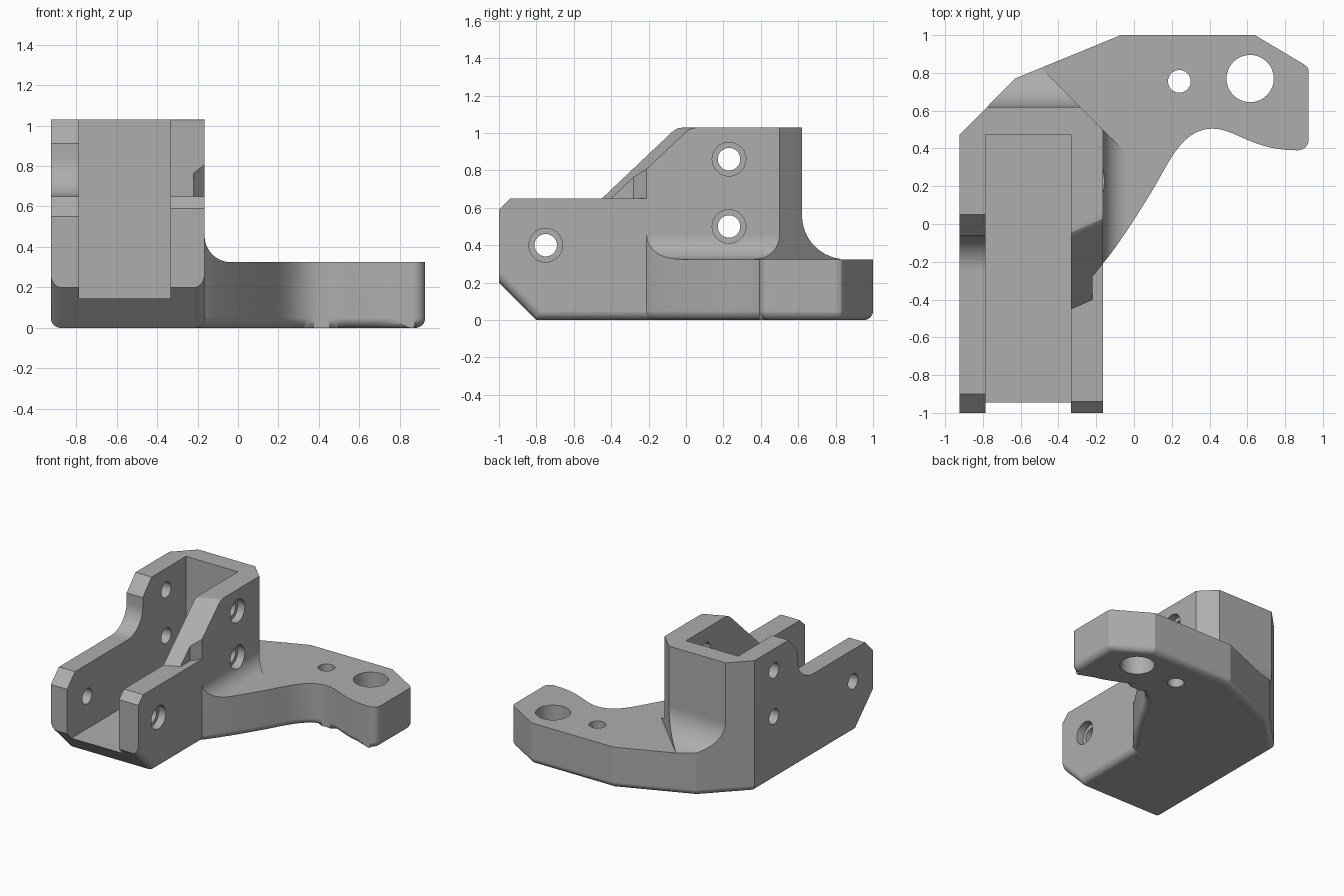
import bpy, bmesh, math
from mathutils import Vector
from mathutils.geometry import interpolate_bezier

cube = bpy.data.objects.get("Cube")
if cube:
    bpy.data.objects.remove(cube, do_unlink=True)

grey = bpy.data.materials.new("plain grey")
grey.use_nodes = True
colour = (0.42, 0.42, 0.42, 1)
grey.diffuse_color = colour
grey.node_tree.nodes["Principled BSDF"].inputs["Base Color"].default_value = colour

TOP, ARM_TOP, WALL_TOP = 1.03, 0.325, 0.65
LEFT, RIGHT, SLOT_L, SLOT_R = -0.925, -0.165, -0.785, -0.333


def prism(profile, axis, low, high):
    """Extrude a 2D profile along the given axis into a closed bmesh."""
    place = {"x": lambda a, b, d: (d, a, b),
             "y": lambda a, b, d: (a, d, b),
             "z": lambda a, b, d: (a, b, d)}[axis]
    bm = bmesh.new()
    face = bm.faces.new([bm.verts.new(place(a, b, low)) for a, b in profile])
    result = bmesh.ops.extrude_face_region(bm, geom=[face])
    moved = [v for v in result["geom"] if isinstance(v, bmesh.types.BMVert)]
    bmesh.ops.translate(bm, verts=moved, vec=place(0, 0, high - low))
    bmesh.ops.recalc_face_normals(bm, faces=bm.faces)
    return bm


def make(name, bm):
    mesh = bpy.data.meshes.new(name)
    bm.to_mesh(mesh)
    bm.free()
    mesh.materials.append(grey)
    obj = bpy.data.objects.new(name, mesh)
    bpy.context.collection.objects.link(obj)
    return obj


def arc(cx, cy, r, start, end, steps=12):
    return [(cx + r * math.cos(math.radians(start + (end - start) * i / steps)),
             cy + r * math.sin(math.radians(start + (end - start) * i / steps)))
            for i in range(steps + 1)]


def disc(cx, cy, r):
    return arc(cx, cy, r, 0, 360, 48)[:-1]


# Footprint of the body and the curved arm
bends = [((-0.165, -0.21), (-0.08, -0.11), (0.065, 0.12), (0.125, 0.225)),
         ((0.125, 0.225), (0.2, 0.36), (0.27, 0.505), (0.415, 0.505)),
         ((0.415, 0.505), (0.54, 0.505), (0.62, 0.39), (0.865, 0.39)),
         ((0.865, 0.39), (0.9, 0.39), (0.925, 0.415), (0.925, 0.45))]
footprint = [(LEFT, -1), (RIGHT, -1)]
for bend in bends:
    points = interpolate_bezier(*[Vector((*p, 0)) for p in bend], 11)
    footprint += [(p.x, p.y) for p in points[:-1]]
footprint += [(0.925, 0.45), (0.925, 0.81), (0.918, 0.83), (0.9, 0.845),
              (0.64, 1), (-0.07, 1), (-0.63, 0.77), (LEFT, 0.47)]

# Solid block with a sloped lower front and rounded lower edges
bm = prism(footprint, "z", 0, TOP)
cut = bmesh.ops.bisect_plane(bm, geom=bm.verts[:] + bm.edges[:] + bm.faces[:],
                             plane_co=(0, -0.8, 0), plane_no=(0, -1, -1), clear_outer=True)
bmesh.ops.holes_fill(bm, edges=[e for e in bm.edges if e.is_boundary])
bmesh.ops.recalc_face_normals(bm, faces=bm.faces)
lower = [e for e in bm.edges if len(e.link_faces) == 2
         and sum(f.normal.z < -0.5 for f in e.link_faces) == 1
         and not any(f.normal.y < -0.99 for f in e.link_faces)]
bmesh.ops.bevel(bm, geom=lower, offset=0.05, segments=7, profile=0.5,
                affect="EDGES", clamp_overlap=False)
bracket = make("bracket", bm)

cutters = []


def cutter(name, profile, axis, low, high, shear=0):
    bm = prism(profile, axis, low, high)
    for v in bm.verts:
        v.co.y += shear * (v.co.x - SLOT_R)
    cutters.append(make(name, bm))


# Space above the arm, with fillets against the side and back of the body
r = 0.13
cutter("arm_side_space", arc(RIGHT + r, ARM_TOP + r, r, 180, 270)
       + [(1.2, ARM_TOP), (1.2, 1.2), (RIGHT, 1.2)], "y", -0.215, 1.2)
r = 0.235
cutter("arm_back_space", arc(0.62 + r, ARM_TOP + r, r, 180, 270)
       + [(1.2, ARM_TOP), (1.2, 1.2), (0.62, 1.2)], "x", -1.2, 1.2)
cutter("corner_chamfer", [(-0.865, 1.2), (0.535, -0.2), (1.2, -0.2), (1.2, 1.2)],
       "z", ARM_TOP, 1.3)

# Left wall: low front, concave step, chamfered top
r = 0.19
cutter("left_wall_space", [(-1.1, 0.45), (-0.9, WALL_TOP)]
       + arc(-0.06 - r, WALL_TOP + r, r, 270, 360)
       + [(-0.06, 0.91), (0.05, TOP), (0.05, 1.2), (-1.1, 1.2)], "x", -1.1, -0.6)

# Right wall: low front, slanted rise, side notch
cutter("right_wall_front", [(-1.1, 0.49), (-0.94, WALL_TOP), (-0.5, WALL_TOP),
                            (-0.5, 1.2), (-1.1, 1.2)], "x", -0.6, 0)
cutter("right_wall_slope", [(-0.7, WALL_TOP), (-0.45, WALL_TOP), (-0.07, 1.01),
                            (-0.045, 1.025), (-0.01, TOP), (-0.01, 1.2), (-0.7, 1.2)],
       "x", -0.5, 0, shear=0.44)
cutter("right_wall_notch", [(-0.22, -0.6), (-0.22, -0.28), (-0.1, -0.127), (-0.1, -0.6)],
       "z", WALL_TOP, 1.2)

# Central slot
cutter("slot", [(SLOT_L, -1.2), (SLOT_R, -1.2), (SLOT_R, 0.475), (SLOT_L, 0.475)],
       "z", 0.145, 1.3)

# Cross holes with counterbores, and holes through the arm
for y, z in [(0.23, 0.86), (0.23, 0.5), (-0.75, 0.4)]:
    cutter("cross_hole", disc(y, z, 0.06), "x", -1.1, 0.1)
    cutter("counterbore", disc(y, z, 0.09), "x", RIGHT - 0.06, 0.05)
for x, y, radius in [(0.24, 0.755, 0.06), (0.615, 0.77, 0.125)]:
    cutter("arm_hole", disc(x, y, radius), "z", -0.1, 0.5)

bpy.ops.object.select_all(action="DESELECT")
bpy.context.view_layer.objects.active = bracket
bracket.select_set(True)
for tool in cutters:
    mod = bracket.modifiers.new(tool.name, "BOOLEAN")
    mod.operation, mod.solver, mod.object = "DIFFERENCE", "EXACT", tool
    bpy.ops.object.modifier_apply(modifier=mod.name)
    bpy.data.objects.remove(tool, do_unlink=True)

# Smooth curves, crisp edges
bpy.ops.object.shade_smooth_by_angle(angle=math.radians(16))
weighted = bracket.modifiers.new("even_shading", "WEIGHTED_NORMAL")
weighted.keep_sharp = True
